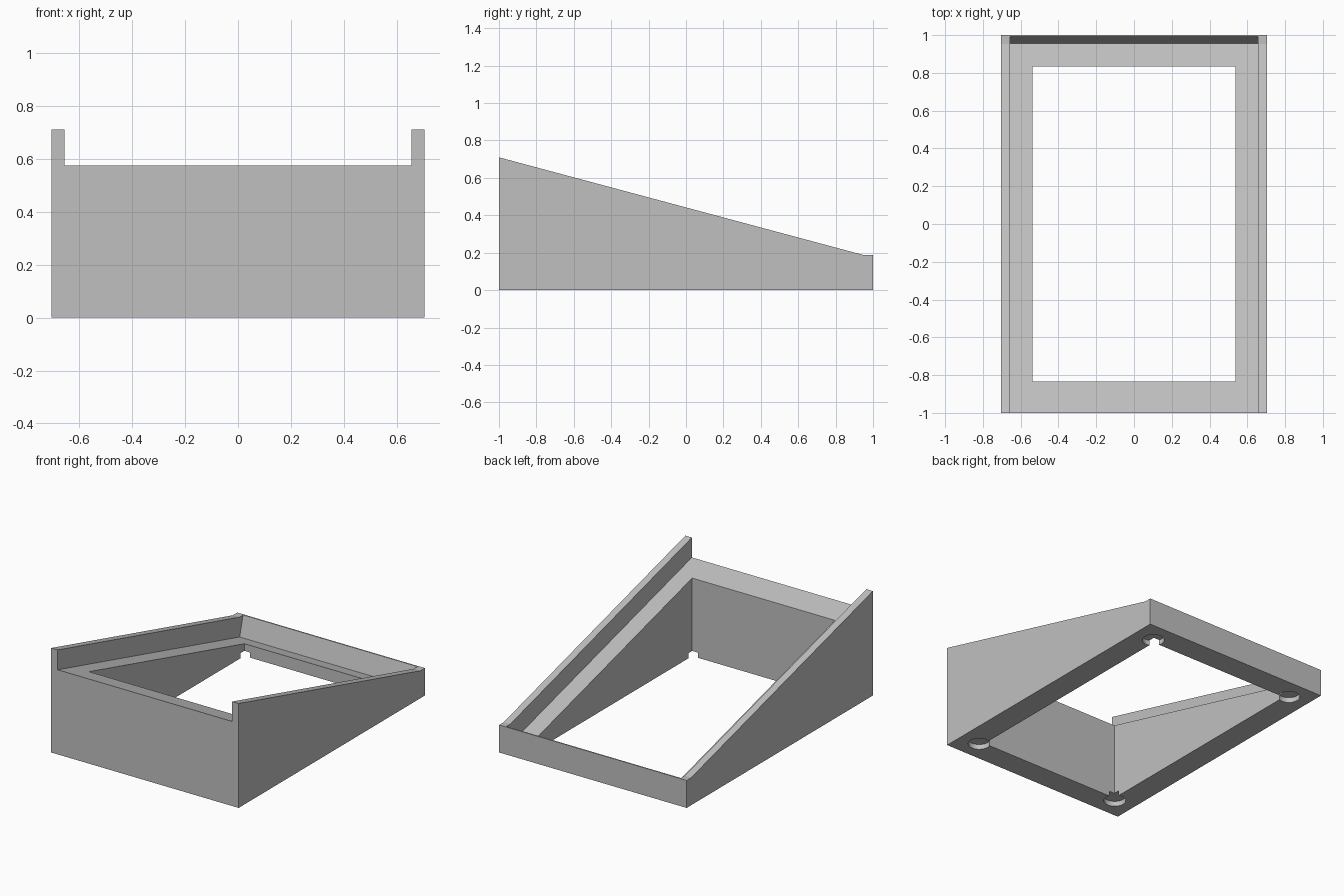
import bpy, bmesh, math
from mathutils import Matrix

default = bpy.data.objects.get("Cube")
if default:
    bpy.data.objects.remove(default, do_unlink=True)

HALF_W, LIP_W = 0.705, 0.656        # outer half width, recess half width
FRONT_H, BACK_H = 0.71, 0.187
SLOPE = math.tan(math.radians(15))
FLOOR_H = 0.575                     # recess floor height at the front

grey = bpy.data.materials.new("light grey")
grey.use_nodes = True
colour = (0.53, 0.53, 0.53, 1)
grey.diffuse_color = colour
grey.node_tree.nodes["Principled BSDF"].inputs["Base Color"].default_value = colour


def add_object(name, bm):
    bmesh.ops.recalc_face_normals(bm, faces=bm.faces)
    mesh = bpy.data.meshes.new(name)
    bm.to_mesh(mesh)
    bm.free()
    mesh.materials.append(grey)
    obj = bpy.data.objects.new(name, mesh)
    bpy.context.collection.objects.link(obj)
    return obj


def side_profile(name, points, half_width):
    """Extrude a (y, z) outline across x."""
    bm = bmesh.new()
    face = bm.faces.new([bm.verts.new((-half_width, y, z)) for y, z in points])
    ext = bmesh.ops.extrude_face_region(bm, geom=[face])
    moved = [v for v in ext["geom"] if isinstance(v, bmesh.types.BMVert)]
    bmesh.ops.translate(bm, verts=moved, vec=(2 * half_width, 0, 0))
    return add_object(name, bm)


def cut(target, cutter):
    """Subtract the cutter and remove it."""
    cutter.hide_render = True
    mod = target.modifiers.new("cut", "BOOLEAN")
    mod.operation, mod.solver, mod.object = "DIFFERENCE", "EXACT", cutter
    bpy.context.view_layer.objects.active = target
    bpy.ops.object.modifier_apply(modifier=mod.name)
    bpy.data.objects.remove(cutter, do_unlink=True)


# Wedge body with a short flat ledge at the back
ledge_y = (FRONT_H - BACK_H) / SLOPE - 1
frame = side_profile("sloped_frame", [
    (-1, 0), (1, 0), (1, BACK_H), (ledge_y, BACK_H), (-1, FRONT_H)], HALF_W)

# Tilted recess, open at the front, its back wall square to the slope
stop_y = 0.955
stop_z = FLOOR_H - SLOPE * (stop_y + 1)
rise = 0.4
cut(frame, side_profile("recess_cutter", [
    (-1.1, FLOOR_H + 0.1 * SLOPE), (stop_y, stop_z),
    (stop_y + rise * SLOPE, stop_z + rise), (-1.1, 1)], LIP_W))

# Rectangular opening straight through
cut(frame, side_profile("opening_cutter", [
    (-0.833, -0.1), (0.835, -0.1), (0.835, 1), (-0.833, 1)], 0.537))

# Round foot sockets under the four corners
for sx in (-1, 1):
    for sy in (-1, 1):
        bm = bmesh.new()
        bmesh.ops.create_cone(bm, cap_ends=True, segments=32, radius1=0.07,
                              radius2=0.07, depth=0.07,
                              matrix=Matrix.Translation((sx * 0.56, sy * 0.857, 0)))
        cut(frame, add_object("socket_cutter", bm))

# Smooth socket walls, crisp edges elsewhere
frame.select_set(True)
bpy.context.view_layer.objects.active = frame
bpy.ops.object.shade_smooth_by_angle(angle=math.radians(14))
